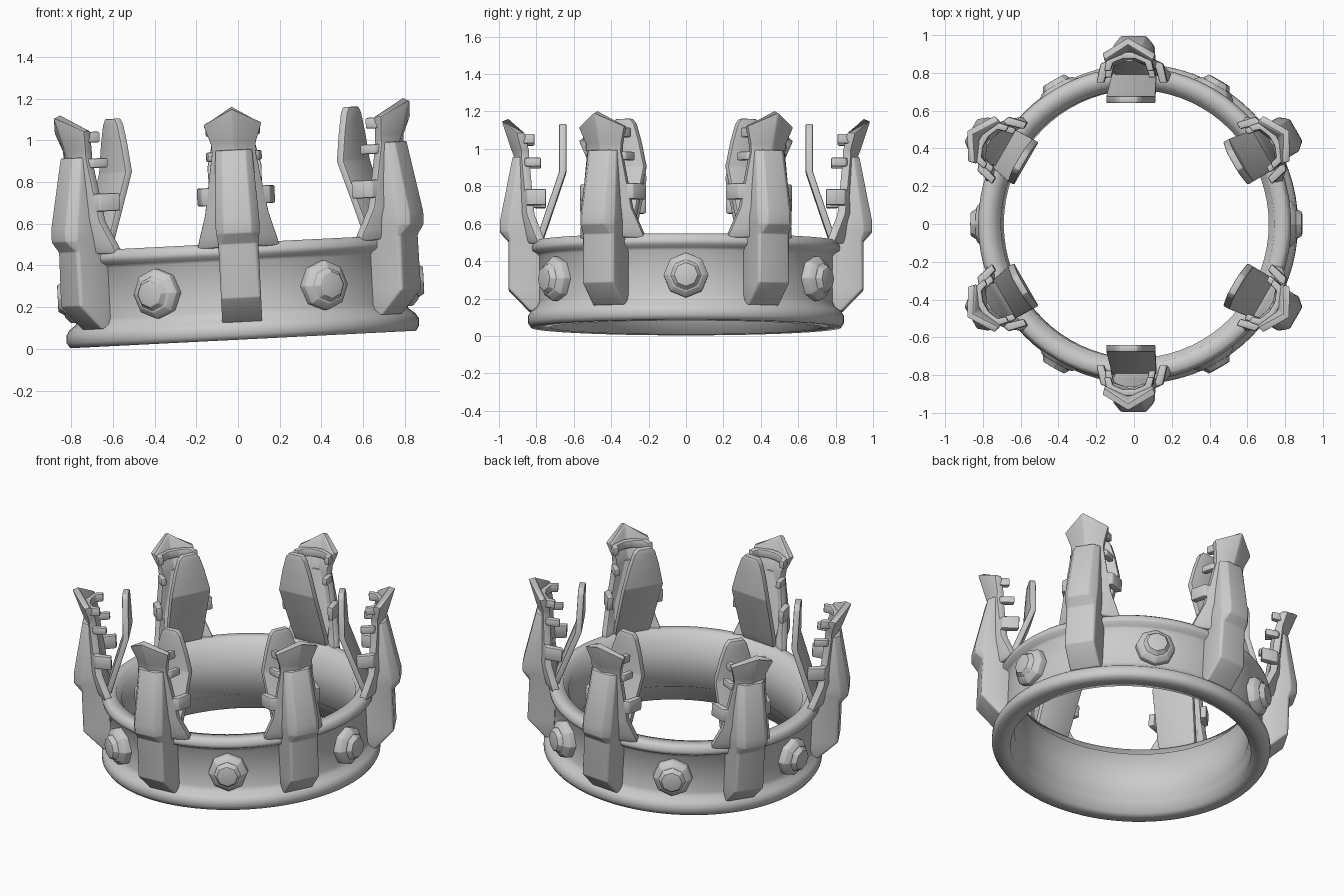
import bpy, bmesh, math
from mathutils import Matrix

cube = bpy.data.objects.get("Cube")
if cube:
    bpy.data.objects.remove(cube, do_unlink=True)

metal = bpy.data.materials.new("grey_metal")
metal.use_nodes = True
GREY = (0.6, 0.6, 0.6, 1)
metal.diffuse_color = GREY
metal.node_tree.nodes["Principled BSDF"].inputs["Base Color"].default_value = GREY

# The whole crown leans slightly to one side
TILT = Matrix.Translation((0.025, 0, 0.045)) @ Matrix.Rotation(math.radians(-2.9), 4, 'Y')


def finish(name, bm, bevel, sharp):
    """Bevel the hard edges, smooth by angle and return a mesh."""
    bmesh.ops.recalc_face_normals(bm, faces=bm.faces)
    if bevel:
        hard = [e for e in bm.edges if e.calc_face_angle(0) > 0.3]
        bmesh.ops.bevel(bm, geom=hard, offset=bevel, segments=2, profile=0.5,
                        affect='EDGES', clamp_overlap=True)
    for f in bm.faces:
        f.smooth = True
    for e in bm.edges:
        e.smooth = e.calc_face_angle(0) < math.radians(sharp)
    mesh = bpy.data.meshes.new(name)
    bm.to_mesh(mesh)
    bm.free()
    mesh.materials.append(metal)
    return mesh


def loft(name, rings, bevel=0.008, closed=False, sharp=35):
    """Skin matching rings of points; cap the ends unless closed."""
    bm = bmesh.new()
    rows = [[bm.verts.new(p) for p in ring] for ring in rings]
    n = len(rows[0])
    pairs = list(zip(rows, rows[1:]))
    if closed:
        pairs.append((rows[-1], rows[0]))
    else:
        bm.faces.new(rows[0])
        bm.faces.new(rows[-1])
    for a, b in pairs:
        for i in range(n):
            j = (i + 1) % n
            bm.faces.new((a[i], a[j], b[j], b[i]))
    return finish(name, bm, bevel, sharp)


def place(name, mesh, degrees=0):
    ob = bpy.data.objects.new(name, mesh)
    bpy.context.collection.objects.link(ob)
    ob.matrix_world = TILT @ Matrix.Rotation(math.radians(degrees), 4, 'Z')


# Band: profile of radius and height turned about the axis
profile = [(0.73, 0.0), (0.83, 0.0), (0.846, 0.025), (0.846, 0.06), (0.83, 0.085),
           (0.8, 0.108), (0.79, 0.135), (0.79, 0.375), (0.8, 0.39), (0.826, 0.405),
           (0.83, 0.425), (0.82, 0.45), (0.805, 0.463), (0.742, 0.463), (0.73, 0.42),
           (0.71, 0.41), (0.71, 0.1), (0.73, 0.085)]
SEG = 72
turns = [2 * math.pi * i / SEG for i in range(SEG)]
band = loft("band", [[(r * math.cos(a), r * math.sin(a), z) for r, z in profile]
                     for a in turns], 0, True, 100)
place("band", band)

# Stud: stepped octagon standing out of the wall
stud_steps = [(0.12, 0.76), (0.12, 0.822), (0.09, 0.848), (0.082, 0.848), (0.064, 0.878)]
stud = loft("stud", [[(r, w * math.sin(k * math.pi / 4), 0.24 + w * math.cos(k * math.pi / 4))
                      for k in range(8)] for w, r in stud_steps], 0.003, sharp=22)

# Spine: height, front, shoulder and back radius, front and shoulder half widths
spine_rows = [(0.085, 0.835, 0.825, 0.77, 0.088, 0.096), (0.2, 0.948, 0.935, 0.77, 0.088, 0.096),
              (0.46, 0.948, 0.935, 0.77, 0.08, 0.096), (0.51, 0.994, 0.95, 0.8, 0.066, 0.104),
              (0.57, 0.994, 0.945, 0.82, 0.066, 0.106), (0.91, 0.927, 0.897, 0.86, 0.056, 0.088)]
spine = loft("spine", [[(ri, -wm, z), (rm, -wm, z), (ro, -wf, z),
                        (ro, wf, z), (rm, wm, z), (ri, wm, z)]
                       for z, ro, rm, ri, wf, wm in spine_rows])

# Blade: folded plate with a ridge and a pointed head
# ridge height and radius, then side height, radius and half width
blade_rows = [(0.45, 0.89, 0.44, 0.79, 0.2), (0.51, 0.91, 0.49, 0.81, 0.187),
              (0.62, 0.925, 0.6, 0.852, 0.155), (0.9, 0.915, 0.9, 0.88, 0.106),
              (0.95, 0.935, 0.945, 0.882, 0.11), (1.11, 0.988, 1.035, 0.905, 0.142)]
T = 0.045
blade = loft("blade", [[(rs, -w, zs), (rc, 0, zc), (rs, w, zs),
                        (rs - T, w - 0.012, zs), (rc - T, 0, zc), (rs - T, 0.012 - w, zs)]
                       for zc, rc, zs, rs, w in blade_rows])

# Inner leaf: thin plate leaning in and then rising straight
leaf_rows = [(0.42, 0.78, 0.108), (0.52, 0.745, 0.12), (0.83, 0.64, 0.13),
             (0.97, 0.64, 0.097), (1.06, 0.64, 0.068), (1.088, 0.64, 0.045)]
leaf = loft("leaf", [[(r, -w, z), (r + 0.038, -w, z), (r + 0.038, w, z), (r, w, z)]
                     for z, r, w in leaf_rows], 0.006)


def bracket(name, z, h, w_end, w_side, r_end, r_side, r_mid, t):
    """Chevron strap with two flaring arms pointing inward."""
    half = [(r_end, w_end, 0, t), (r_side, w_side, t / 2, t), (r_mid, 0.03, t, 0)]
    path = [(r, -y, dr, -dy) for r, y, dr, dy in half]
    path += [(r, y, dr, dy) for r, y, dr, dy in reversed(half)]
    rings = []
    for r, y, dr, dy in path:
        rings.append([(r, y, z - h), (r, y, z + h),
                      (r - dr, y - dy, z + h), (r - dr, y - dy, z - h)])
    return loft(name, rings, 0.008)


straps = [bracket("lower_strap", 0.69, 0.043, 0.188, 0.165, 0.748, 0.85, 0.9, 0.04),
          bracket("middle_strap", 0.88, 0.023, 0.135, 0.122, 0.775, 0.855, 0.9, 0.035),
          bracket("upper_strap", 1.005, 0.026, 0.132, 0.12, 0.81, 0.87, 0.91, 0.035)]

# Six prongs and six studs alternate around the band
for k in range(6):
    place("stud", stud, 60 * k)
    for mesh in [spine, blade, leaf] + straps:
        place(mesh.name, mesh, 30 + 60 * k)
